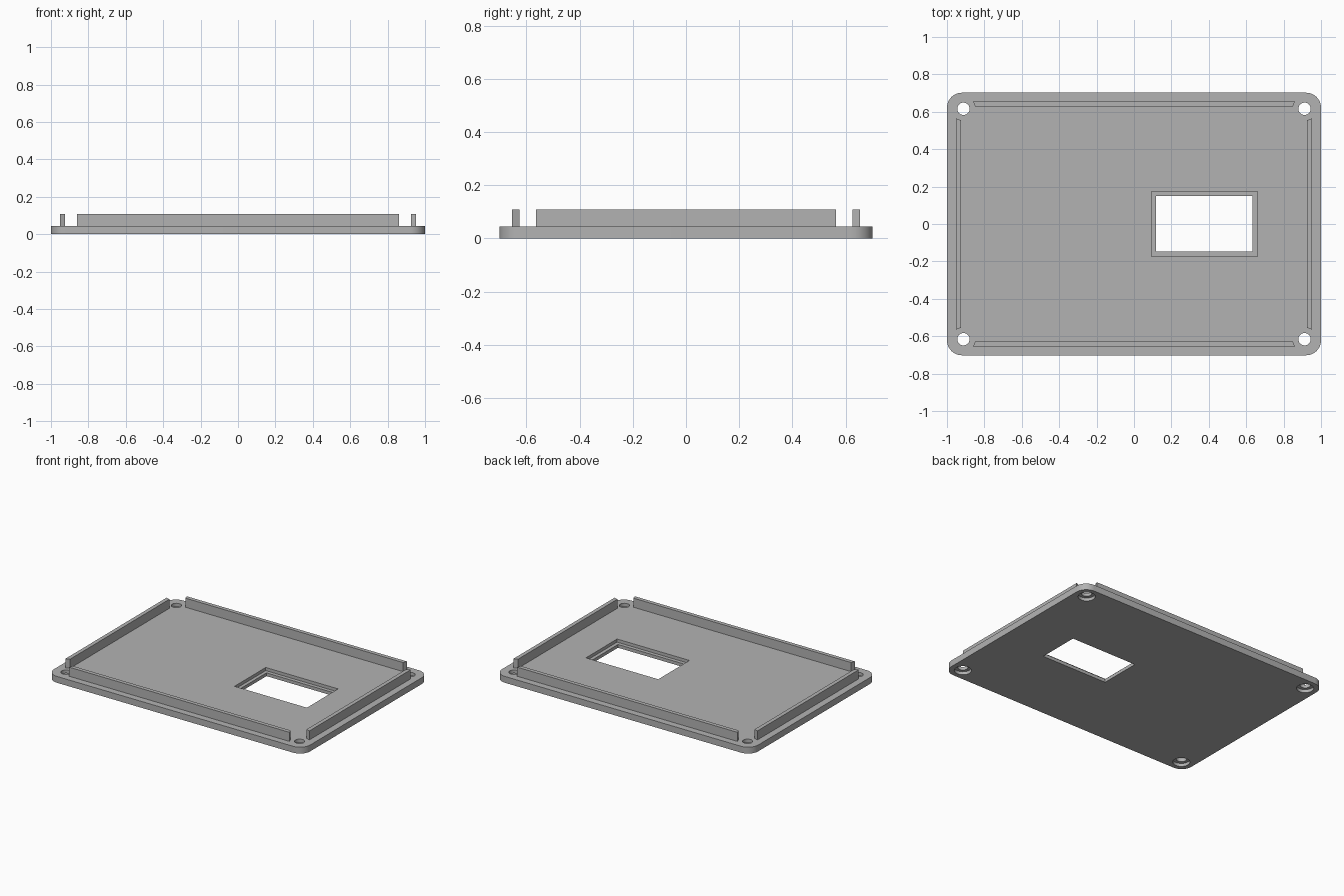
import bpy
import bmesh
from math import cos, sin, pi, radians

cube = bpy.data.objects.get("Cube")
if cube:
    bpy.data.objects.remove(cube, do_unlink=True)

HALF_X, HALF_Y = 1.0, 0.702
CORNER = 0.08
PLATE_TOP = 0.045
RAIL_TOP = 0.109
STEP = 0.022       # depth of the counterbores and the window ledge
EPS = 0.02         # overshoot of cutters

grey = bpy.data.materials.new("grey plastic")
grey.use_nodes = True
colour = (0.45, 0.45, 0.45, 1)
grey.diffuse_color = colour
grey.node_tree.nodes["Principled BSDF"].inputs["Base Color"].default_value = colour


def prism(name, outline, z0, z1):
    """Extrude a counter-clockwise outline from z0 to z1."""
    bm = bmesh.new()
    face = bm.faces.new([bm.verts.new((x, y, z0)) for x, y in outline])
    top = bmesh.ops.extrude_face_region(bm, geom=[face])["geom"]
    bmesh.ops.translate(bm, vec=(0, 0, z1 - z0),
                        verts=[v for v in top if isinstance(v, bmesh.types.BMVert)])
    bmesh.ops.recalc_face_normals(bm, faces=bm.faces)
    mesh = bpy.data.meshes.new(name)
    bm.to_mesh(mesh)
    bm.free()
    mesh.materials.append(grey)
    obj = bpy.data.objects.new(name, mesh)
    bpy.context.collection.objects.link(obj)
    return obj


def arc(cx, cy, r, start, sweep, steps):
    return [(cx + r * cos(start + sweep * i / steps),
             cy + r * sin(start + sweep * i / steps)) for i in range(steps + 1)]


def circle(cx, cy, r):
    return arc(cx, cy, r, 0, 2 * pi, 40)[:-1]


def rectangle(x0, x1, y0, y1):
    return [(x0, y0), (x1, y0), (x1, y1), (x0, y1)]


def activate(obj):
    bpy.ops.object.select_all(action='DESELECT')
    obj.select_set(True)
    bpy.context.view_layer.objects.active = obj


def cut(target, outline, z0, z1):
    cutter = prism("cutter", outline, z0, z1)
    cutter.hide_render = True
    mod = target.modifiers.new("cut", 'BOOLEAN')
    mod.operation = 'DIFFERENCE'
    mod.solver = 'EXACT'
    mod.object = cutter
    activate(target)
    bpy.ops.object.modifier_apply(modifier=mod.name)
    bpy.data.objects.remove(cutter, do_unlink=True)


# Base plate with rounded corners
outline = []
for k, (sx, sy) in enumerate([(1, 1), (-1, 1), (-1, -1), (1, -1)]):
    outline += arc(sx * (HALF_X - CORNER), sy * (HALF_Y - CORNER),
                   CORNER, k * pi / 2, pi / 2, 10)
plate = prism("base_plate", outline, 0, PLATE_TOP)

# Screw holes, counterbored from below
for sx in (-1, 1):
    for sy in (-1, 1):
        x, y = sx * 0.912, sy * 0.616
        cut(plate, circle(x, y, 0.055), -EPS, STEP)
        cut(plate, circle(x, y, 0.033), -EPS, PLATE_TOP + EPS)

# Display window with a sunken ledge around it
cut(plate, rectangle(0.094, 0.659, -0.173, 0.175), PLATE_TOP - STEP, PLATE_TOP + EPS)
cut(plate, rectangle(0.118, 0.634, -0.147, 0.149), -EPS, PLATE_TOP + EPS)

activate(plate)
bpy.ops.object.shade_smooth_by_angle(angle=radians(30))


# Locating rails with slanted ends
def rail(name, half_length, inner, outer, turn):
    slant = 0.011
    pts = [(-half_length, outer), (-half_length + slant, inner),
           (half_length - slant, inner), (half_length, outer)]
    c, s = round(cos(turn)), round(sin(turn))
    prism(name, [(c * x - s * y, s * x + c * y) for x, y in pts], PLATE_TOP, RAIL_TOP)


rail("back_rail", 0.86, 0.627, 0.655, 0)
rail("right_rail", 0.565, 0.924, 0.952, pi / 2)
rail("front_rail", 0.86, 0.627, 0.655, pi)
rail("left_rail", 0.565, 0.924, 0.952, -pi / 2)
